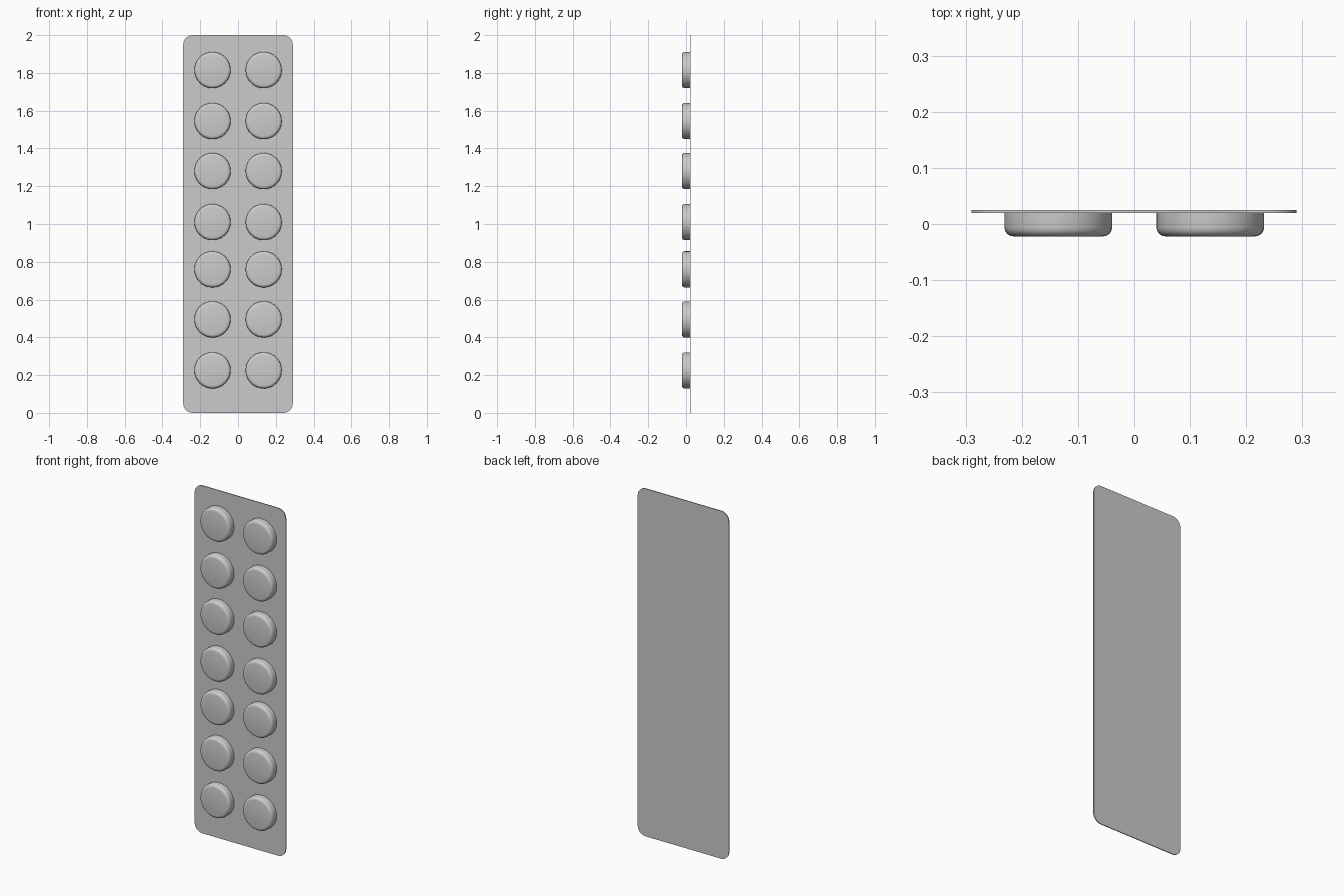
import bpy
import bmesh
from math import sin, cos, pi, radians
from mathutils import Matrix

cube = bpy.data.objects.get("Cube")
if cube:
    bpy.data.objects.remove(cube)

grey = bpy.data.materials.new("plain grey")
grey.use_nodes = True
colour = (0.6, 0.6, 0.6, 1)
grey.diffuse_color = colour
grey.node_tree.nodes["Principled BSDF"].inputs["Base Color"].default_value = colour

BACK, FRONT, DOME = 0.025, 0.02, -0.022


def finish(name, bm):
    bmesh.ops.recalc_face_normals(bm, faces=bm.faces)
    mesh = bpy.data.meshes.new(name)
    bm.to_mesh(mesh)
    bm.free()
    mesh.materials.append(grey)
    obj = bpy.data.objects.new(name, mesh)
    bpy.context.collection.objects.link(obj)
    bpy.ops.object.select_all(action="DESELECT")
    obj.select_set(True)
    bpy.context.view_layer.objects.active = obj
    bpy.ops.object.shade_smooth_by_angle(angle=radians(35))
    return obj


# Thin backing sheet with rounded corners
def backing_sheet(half_width, height, radius, steps=8):
    bm = bmesh.new()
    corners = [(1, 1), (-1, 1), (-1, -1), (1, -1)]
    verts = []
    for i, (sx, sz) in enumerate(corners):
        cx = sx * (half_width - radius)
        cz = height / 2 + sz * (height / 2 - radius)
        for k in range(steps + 1):
            a = (i + k / steps) * pi / 2
            verts.append(bm.verts.new((cx + radius * cos(a), BACK, cz + radius * sin(a))))
    face = bm.faces.new(verts)
    extruded = bmesh.ops.extrude_face_region(bm, geom=[face], use_keep_orig=True)
    moved = [g for g in extruded["geom"] if isinstance(g, bmesh.types.BMVert)]
    bmesh.ops.translate(bm, verts=moved, vec=(0, FRONT - BACK, 0))
    return finish("backing_sheet", bm)


# Round blister with a softened front rim
def blister(name, x, z, radius=0.096, rim=0.016):
    bm = bmesh.new()
    depth = FRONT - DOME
    place = Matrix.Translation((x, (FRONT + DOME) / 2, z)) @ Matrix.Rotation(pi / 2, 4, "X")
    bmesh.ops.create_cone(bm, cap_ends=True, segments=32, radius1=radius,
                          radius2=radius, depth=depth, matrix=place)
    front = [e for e in bm.edges if all(v.co.y < DOME + 0.001 for v in e.verts)]
    bmesh.ops.bevel(bm, geom=front, offset=rim, segments=4, profile=0.5, affect="EDGES")
    return finish(name, bm)


backing_sheet(0.29, 2.0, 0.05)
for row, z in enumerate([0.225, 0.495, 0.76, 1.01, 1.28, 1.545, 1.815], 1):
    for side, x in (("right", -0.135), ("left", 0.136)):
        blister(f"{side}_blister_{row}", x, z)
